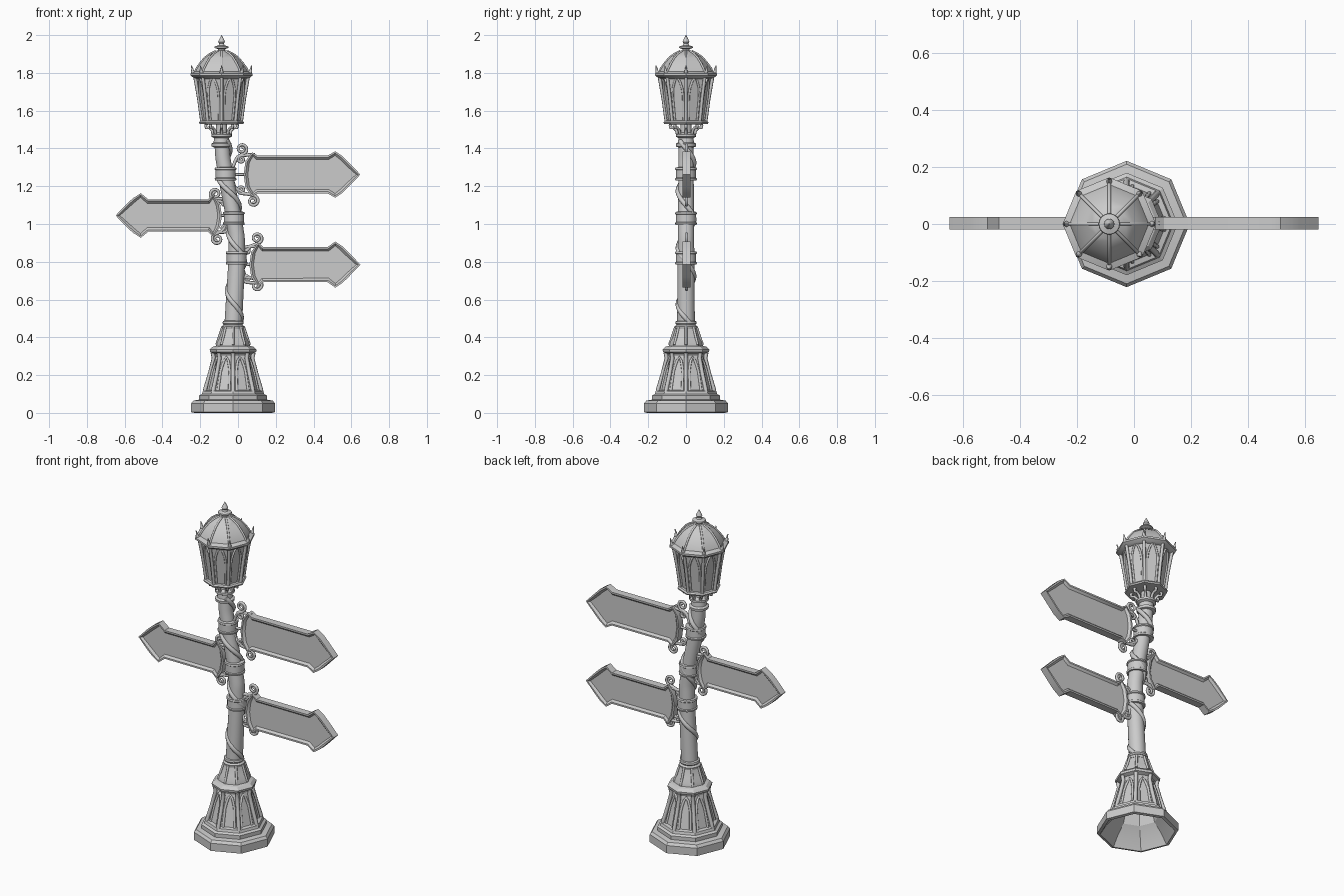
import bpy, bmesh, math
from mathutils import Vector

if "Cube" in bpy.data.objects:
    bpy.data.objects.remove(bpy.data.objects["Cube"])

stone = bpy.data.materials.new("pale_grey")
stone.use_nodes = True
grey = (0.6, 0.6, 0.6, 1)
stone.diffuse_color = grey
stone.node_tree.nodes["Principled BSDF"].inputs["Base Color"].default_value = grey

BASE_X, LAMP_X = -0.026, -0.087
SPINE = [(0.45, -0.026), (0.6, -0.018), (0.8, -0.007), (0.93, -0.007),
         (1.05, -0.025), (1.2, -0.055), (1.35, -0.08), (1.45, -0.087)]


def pole_x(z):
    """Centre of the leaning pole at a height."""
    if z <= SPINE[0][0]:
        return SPINE[0][1]
    for (z0, x0), (z1, x1) in zip(SPINE, SPINE[1:]):
        if z <= z1:
            return x0 + (x1 - x0) * (z - z0) / (z1 - z0)
    return SPINE[-1][1]


def finish(name, bm, angle=30):
    bmesh.ops.recalc_face_normals(bm, faces=bm.faces)
    mesh = bpy.data.meshes.new(name)
    bm.to_mesh(mesh)
    bm.free()
    mesh.materials.append(stone)
    ob = bpy.data.objects.new(name, mesh)
    bpy.context.collection.objects.link(ob)
    bpy.ops.object.select_all(action='DESELECT')
    ob.select_set(True)
    bpy.context.view_layer.objects.active = ob
    bpy.ops.object.shade_smooth_by_angle(angle=math.radians(angle))
    return ob


def lathe(name, profile, sides, centre, closed=False, angle=30):
    """Rings of (radius, height) around a centre that may shift with height."""
    bm = bmesh.new()
    rings = []
    for r, z in profile:
        cx = centre(z) if callable(centre) else centre
        rings.append([bm.verts.new((cx + r * math.cos(math.tau * i / sides),
                                    r * math.sin(math.tau * i / sides), z))
                      for i in range(sides)])
    pairs = list(zip(rings, rings[1:]))
    if closed:
        pairs.append((rings[-1], rings[0]))
    for a, b in pairs:
        for i in range(sides):
            j = (i + 1) % sides
            bm.faces.new((a[i], a[j], b[j], b[i]))
    if not closed:
        bm.faces.new(rings[0])
        bm.faces.new(rings[-1])
    return finish(name, bm, angle)


def tubes(name, paths, radius, taper=1.0):
    """Round bars along paths, optionally thinner at the far end."""
    cu = bpy.data.curves.new(name, 'CURVE')
    cu.dimensions = '3D'
    cu.bevel_depth = radius
    cu.bevel_resolution = 2
    cu.use_fill_caps = True
    for path in paths:
        sp = cu.splines.new('POLY')
        sp.points.add(len(path) - 1)
        for i, (p, q) in enumerate(zip(sp.points, path)):
            p.co = (*q, 1)
            p.radius = 1 + (taper - 1) * i / (len(path) - 1)
    cu.materials.append(stone)
    ob = bpy.data.objects.new(name, cu)
    bpy.context.collection.objects.link(ob)
    return ob


def corner(cx, r, z, k):
    a = math.tau * k / 8
    return Vector((cx + r * math.cos(a), r * math.sin(a), z))


def arches(name, cx, low, high, margin, radius):
    """A pointed arch on each face of an eight-sided tapering body."""
    (r0, z0), (r1, z1) = low, high
    half = [(margin, 0), (margin, 0.55), (margin + 0.06, 0.72), (0.35, 0.87), (0.5, 0.97)]
    outline = half + [(1 - u, t) for u, t in half[-2::-1]]
    paths = []
    for k in range(8):
        path = []
        for u, t in outline:
            r, z = r0 + (r1 - r0) * t, z0 + (z1 - z0) * t
            path.append(corner(cx, r, z, k).lerp(corner(cx, r, z, k + 1), u))
        paths.append(path)
    return tubes(name, paths, radius)


def ribs(name, cx, profile, radius):
    return tubes(name, [[corner(cx, r, z, k) for r, z in profile] for k in range(8)], radius)


# Hollow eight-sided base
lathe("base_plinth", [(0.205, 0), (0.222, 0.004), (0.222, 0.05), (0.21, 0.065),
                      (0.18, 0.07), (0.18, 0.092), (0.165, 0.1), (0.16, 0.115),
                      (0.14, 0.12), (0.095, 0.3), (0.1, 0.312), (0.122, 0.322),
                      (0.124, 0.335), (0.108, 0.35), (0.09, 0.355), (0.086, 0.375),
                      (0.072, 0.4), (0.058, 0.45), (0.03, 0.45), (0.06, 0.33),
                      (0.12, 0.11), (0.17, 0.055)], 8, BASE_X, closed=True, angle=20)
ribs("base_corner_ribs", BASE_X, [(0.15, 0.11), (0.146, 0.13), (0.122, 0.21), (0.102, 0.29), (0.108, 0.318)], 0.011)
arches("base_arches", BASE_X, (0.141, 0.118), (0.097, 0.3), 0.2, 0.007)
ribs("base_upper_ribs", BASE_X, [(0.088, 0.36), (0.074, 0.4), (0.056, 0.455)], 0.007)
lathe("base_collar", [(0.045, 0.44), (0.057, 0.445), (0.06, 0.458), (0.05, 0.466),
                      (0.056, 0.474), (0.054, 0.485), (0.042, 0.49)], 24, BASE_X)

# Leaning pole with a spiral ridge
lathe("pole", [(0.047 - 0.008 * i / 50, 0.45 + 1.02 * i / 50) for i in range(51)], 24, pole_x)


def helix(z0, z1, phase):
    path = []
    steps = int((z1 - z0) / 0.008)
    for i in range(steps + 1):
        z = z0 + (z1 - z0) * i / steps
        a = phase - math.tau * (z - z0) / 0.3
        path.append((pole_x(z) + 0.042 * math.cos(a), 0.042 * math.sin(a), z))
    return path


tubes("pole_spiral", [helix(0.48, 1.44, 0.4)], 0.013)

# Clamping bands, one per sign
for label, z in (("lower", 0.82), ("middle", 1.03), ("upper", 1.265)):
    lathe(label + "_band", [(0.04, z - 0.036), (0.056, z - 0.034), (0.058, z - 0.024), (0.053, z - 0.02),
                            (0.053, z + 0.02), (0.058, z + 0.024), (0.056, z + 0.034), (0.04, z + 0.036)],
          24, pole_x(z))

# Capital and curved struts under the lantern
lathe("pole_capital", [(0.038, 1.405), (0.052, 1.41), (0.054, 1.425), (0.042, 1.432), (0.04, 1.455),
                       (0.054, 1.462), (0.054, 1.475), (0.03, 1.485), (0.028, 1.54)], 24, LAMP_X)
ribs("lantern_struts", LAMP_X, [(0.045, 1.47), (0.05, 1.495), (0.066, 1.51), (0.082, 1.508),
                                (0.084, 1.522), (0.074, 1.538)], 0.008)

# Lantern
lathe("lantern_floor", [(0.09, 1.528), (0.116, 1.53), (0.119, 1.538), (0.112, 1.546), (0.09, 1.55)], 8, LAMP_X)
lathe("lantern_panes", [(0.098, 1.54), (0.134, 1.785)], 8, LAMP_X)
ribs("lantern_corner_ribs", LAMP_X, [(0.104, 1.54), (0.12, 1.66), (0.142, 1.785)], 0.009)
arches("lantern_arches", LAMP_X, (0.1, 1.55), (0.136, 1.785), 0.17, 0.006)
lathe("lantern_rim", [(0.13, 1.768), (0.148, 1.774), (0.164, 1.786), (0.164, 1.797), (0.145, 1.805), (0.13, 1.81)], 8, LAMP_X)
dome = [(0.142, 1.8), (0.132, 1.823), (0.113, 1.85), (0.088, 1.88), (0.058, 1.902), (0.03, 1.915)]
lathe("lantern_dome", dome, 8, LAMP_X, angle=25)
ribs("dome_ribs", LAMP_X, dome, 0.006)
tubes("rim_spikes", [[corner(LAMP_X, r, z, k) for r, z in
                      ((0.146, 1.795), (0.154, 1.808), (0.155, 1.822), (0.16, 1.84))] for k in range(8)], 0.012, 0.15)
lathe("finial", [(0.03, 1.908), (0.018, 1.918), (0.02, 1.926), (0.038, 1.933), (0.036, 1.94), (0.016, 1.946),
                 (0.012, 1.955), (0.018, 1.964), (0.014, 1.974), (0.001, 2.0)], 16, LAMP_X)


# Arrow signs: framed plates with recessed panels on both sides
def sign(name, side, z, half, horn, start, curls):
    edge = [(0.648, 0), (0.585, 0.066), (0.555, horn * 0.78), (0.515, horn), (0.474, half),
            (start + 0.075, half), (start + 0.045, horn - 0.005), (start + 0.01, half * 0.72), (start, 0)]
    outline = edge + [(x, -h) for x, h in edge[-2:0:-1]]
    bm = bmesh.new()
    front = bm.faces.new([bm.verts.new((side * x, -0.019, z + h)) for x, h in outline])
    out = bmesh.ops.extrude_face_region(bm, geom=[front])
    back = [g for g in out["geom"] if isinstance(g, bmesh.types.BMFace)][0]
    bmesh.ops.translate(bm, verts=list(back.verts), vec=(0, 0.044, 0))
    bmesh.ops.recalc_face_normals(bm, faces=bm.faces)
    for face in (front, back):
        bmesh.ops.inset_region(bm, faces=[face], thickness=0.01, depth=0)
        bmesh.ops.inset_region(bm, faces=[face], thickness=0.012, depth=-0.012)
    finish(name, bm)

    # Scrolled iron bracket: two curls joined to the frame and the pole
    px = pole_x(z) * side
    paths = [[(side * px, 0.003, z), (side * (start + 0.02), 0.003, z)]]
    for v, (cx, ch) in zip((1, -1), curls):
        def at(x, h):
            return (side * x, 0.003, z + v * h)
        spiral = []
        for i in range(25):
            a = -0.5 * math.pi + 3.2 * math.pi * i / 24
            r = 0.03 * (1 - 0.75 * i / 24)
            spiral.append(at(cx + r * math.cos(a), ch + r * math.sin(a)))
        paths.append([at(px + 0.035, 0.03), at(px + 0.05, 0.07),
                      at((px + cx) / 2 + 0.02, ch - 0.042)] + spiral)
        small = []
        for i in range(17):
            a = 0.5 * math.pi + 2.6 * math.pi * i / 16
            r = 0.02 * (1 - 0.7 * i / 16)
            small.append(at(start - 0.012 + r * math.cos(a), half * 0.8 + r * math.sin(a)))
        paths.append([at(start + 0.06, half + 0.004), at(start + 0.025, half + 0.004)] + small)
    tubes(name + "_scrolls", paths, 0.009, 0.7)


sign("upper_sign", 1, 1.262, 0.1, 0.123, 0.03, ((0.02, 0.135), (0.08, 0.14)))
sign("middle_sign", -1, 1.045, 0.085, 0.118, 0.085, ((0.12, 0.115), (0.11, 0.125)))
sign("lower_sign", 1, 0.785, 0.093, 0.122, 0.06, ((0.1, 0.14), (0.1, 0.11)))
